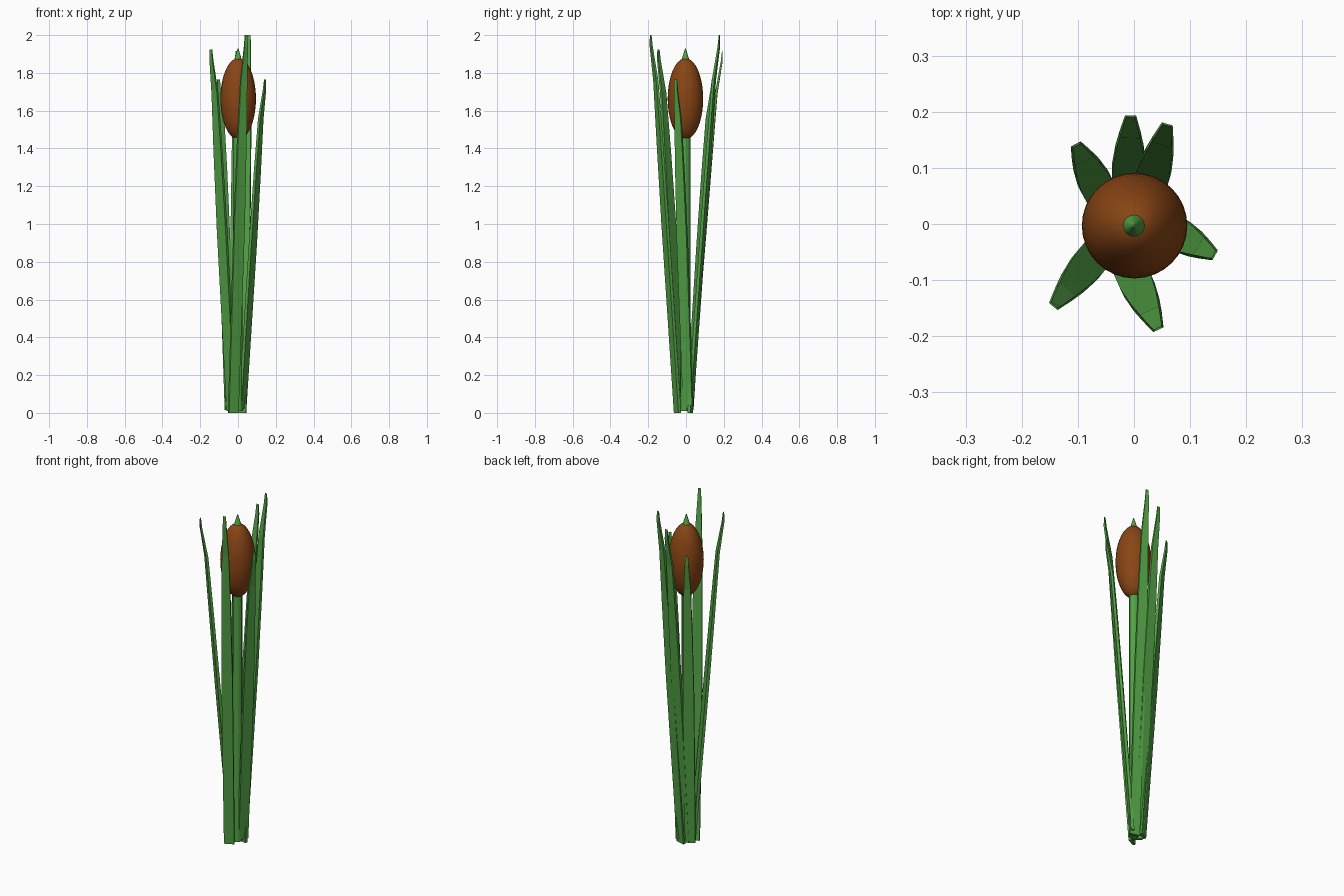
import bpy
import bmesh
from mathutils import Vector

if "Cube" in bpy.data.objects:
    bpy.data.objects.remove(bpy.data.objects["Cube"], do_unlink=True)


def make_material(name, color):
    mat = bpy.data.materials.new(name)
    mat.use_nodes = True
    mat.diffuse_color = color
    mat.node_tree.nodes["Principled BSDF"].inputs["Base Color"].default_value = color
    return mat


green = make_material("leaf green", (0.085, 0.36, 0.06, 1))
brown = make_material("seed brown", (0.25, 0.06, 0.007, 1))


def finish(name, mat, smooth=True):
    obj = bpy.context.object
    obj.name = name
    obj.data.materials.append(mat)
    if smooth:
        bpy.ops.object.shade_smooth_by_angle()
    return obj


# Stem
bpy.ops.mesh.primitive_cylinder_add(vertices=12, radius=0.026, depth=1.46,
                                    location=(-0.001, -0.003, 0.74))
finish("stem", green)

# Seed head
bpy.ops.mesh.primitive_uv_sphere_add(segments=32, ring_count=20, radius=1,
                                     location=(0.001, -0.003, 1.663))
bpy.context.object.scale = (0.094, 0.094, 0.215)
finish("seed_head", brown)

# Pointed tip above the seed head
bpy.ops.mesh.primitive_cone_add(vertices=16, radius1=0.023, radius2=0.002, depth=0.07,
                                location=(0, -0.003, 1.895))
finish("head_tip", green)

# Leaf sections: height fraction, outward fraction, width, thickness
SECTIONS = [(0, 0, 0.056, 0.016), (0.5, 0.46, 0.06, 0.016),
            (0.72, 0.66, 0.05, 0.015), (0.88, 0.81, 0.037, 0.013),
            (0.97, 0.98, 0.02, 0.009), (1, 1, 0.015, 0.003)]


def leaf(name, base, tip):
    """Flat tapering blade leaning from base to tip, with its broad face outward."""
    base, tip = Vector(base), Vector(tip)
    lean = Vector((tip.x - base.x, tip.y - base.y, 0))
    out = lean.normalized()
    side = Vector((-out.y, out.x, 0))
    bm = bmesh.new()
    rings = []
    for h, d, width, thick in SECTIONS:
        c = base + lean * d + Vector((0, 0, (tip.z - base.z) * h))
        rings.append([bm.verts.new(c + side * (a * width / 2) + out * (b * thick / 2))
                      for a, b in ((-1, -1), (1, -1), (1, 1), (-1, 1))])
    for low, high in zip(rings, rings[1:]):
        for i in range(4):
            j = (i + 1) % 4
            bm.faces.new((low[i], low[j], high[j], high[i]))
    bm.faces.new(rings[0])
    bm.faces.new(rings[-1])
    bmesh.ops.recalc_face_normals(bm, faces=bm.faces)
    mesh = bpy.data.meshes.new(name)
    bm.to_mesh(mesh)
    bm.free()
    mesh.materials.append(green)
    bpy.context.collection.objects.link(bpy.data.objects.new(name, mesh))


# Ring of six leaves
leaf("back_right_leaf", (-0.042, 0.02, 0.015), (-0.103, 0.141, 1.766))
leaf("back_leaf", (-0.012, 0.022, 0.02), (-0.006, 0.192, 1.915))
leaf("back_left_leaf", (0.016, 0.022, 0), (0.059, 0.177, 2))
leaf("left_leaf", (0.024, 0.012, 0.02), (0.143, -0.055, 1.766))
leaf("front_leaf", (-0.025, -0.045, 0), (0.043, -0.187, 2))
leaf("front_right_leaf", (-0.034, -0.014, 0.01), (-0.143, -0.146, 1.925))
